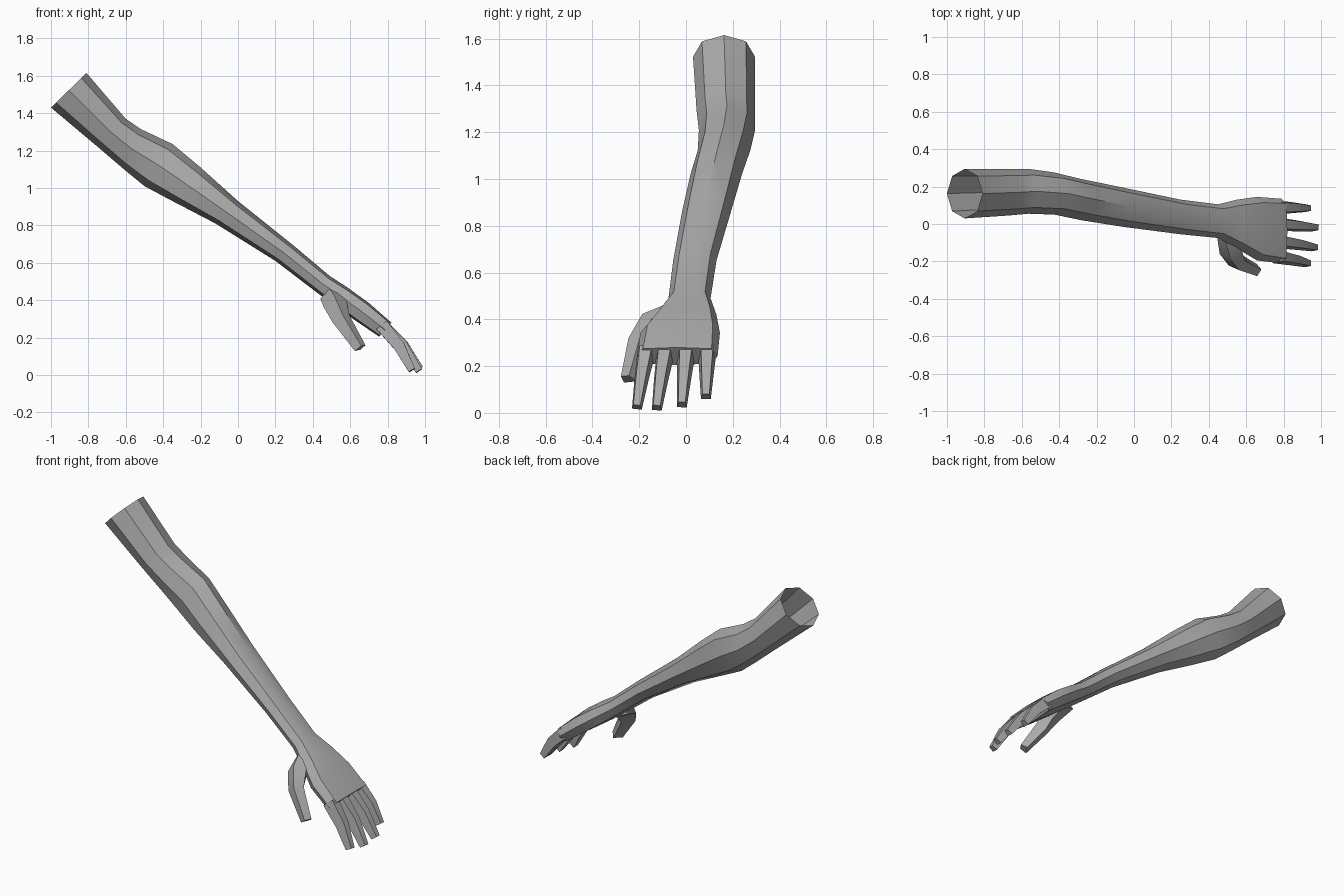
import bpy, bmesh, math
from mathutils import Vector

cube = bpy.data.objects.get("Cube")
if cube:
    bpy.data.objects.remove(cube, do_unlink=True)

skin = bpy.data.materials.new("plain grey")
skin.use_nodes = True
GREY = (0.4, 0.4, 0.4, 1)
skin.diffuse_color = GREY
skin.node_tree.nodes["Principled BSDF"].inputs["Base Color"].default_value = GREY


def loft(name, rings, cap_start, cap_end):
    """Skin a list of equal-length rings into one tube."""
    bm = bmesh.new()
    loops = [[bm.verts.new(p) for p in ring] for ring in rings]
    n = len(loops[0])
    for a, b in zip(loops, loops[1:]):
        for i in range(n):
            j = (i + 1) % n
            bm.faces.new((a[i], a[j], b[j], b[i]))
    if cap_start:
        bm.faces.new(loops[0])
    if cap_end:
        bm.faces.new(loops[-1])
    bmesh.ops.recalc_face_normals(bm, faces=bm.faces)
    mesh = bpy.data.meshes.new(name)
    bm.to_mesh(mesh)
    bm.free()
    mesh.materials.append(skin)
    obj = bpy.data.objects.new(name, mesh)
    bpy.context.collection.objects.link(obj)
    bpy.ops.object.select_all(action='DESELECT')
    obj.select_set(True)
    bpy.context.view_layer.objects.active = obj
    bpy.ops.object.shade_smooth_by_angle(angle=math.radians(35))
    return obj


def arm_ring(ux, uz, lx, lz, y0, y1, square):
    """Eight-sided section between an upper and a lower outline point."""
    upper, lower = Vector((ux, 0, uz)), Vector((lx, 0, lz))
    mid, half = (upper + lower) / 2, (upper - lower) / 2
    mid.y = (y0 + y1) / 2
    ring = []
    for k in range(8):
        a = k * math.pi / 4
        s = square / math.sqrt(0.5) if k % 2 else 1
        ring.append(mid + half * math.cos(a) * s
                    + Vector((0, (y1 - y0) / 2 * math.sin(a) * s, 0)))
    return ring


# Arm and palm: upper x z, lower x z, y range, squareness
STATIONS = [
    (-.81, 1.615, -1.0, 1.43, .03, .295, .71),
    (-.60, 1.37, -.75, 1.22, .045, .295, .71),
    (-.52, 1.315, -.61, 1.10, .055, .295, .72),
    (-.35, 1.235, -.50, 1.01, .05, .275, .72),
    (-.20, 1.11, -.36, .935, .02, .24, .72),
    (.00, .93, -.12, .81, -.015, .195, .72),
    (.30, .69, .20, .61, -.055, .13, .72),
    (.49, .53, .41, .45, -.075, .105, .74),
    (.59, .465, .51, .375, -.13, .13, .78),
    (.70, .385, .615, .30, -.195, .145, .82),
    (.82, .28, .755, .205, -.21, .135, .85),
]
loft("arm_and_palm", [arm_ring(*s) for s in STATIONS], False, True)


def digit(name, path, widths, depths, side):
    """Tapered finger with a slightly narrower back, following a path."""
    pts = [Vector(p) for p in path]
    rings = []
    for i, p in enumerate(pts):
        t = (pts[min(i + 1, len(pts) - 1)] - pts[max(i - 1, 0)]).normalized()
        s = Vector(side)
        s = (s - t * s.dot(t)).normalized()
        up = s.cross(t)
        if up.z < 0:
            up = -up
        w, d = s * widths[i] / 2, up * depths[i] / 2
        rings.append([p - w - d, p + w - d, p + w * .7 + d, p - w * .7 + d])
    loft(name, rings, True, True)


# Four fingers: root y, tip x, y, z
FINGERS = {
    "index_finger": (-.172, .93, -.21, .025),
    "middle_finger": (-.09, .968, -.125, .022),
    "ring_finger": (.0, .972, -.018, .035),
    "little_finger": (.09, .93, .085, .07),
}
for name, (ry, tx, ty, tz) in FINGERS.items():
    root = Vector((.77, ry, .265))
    tip = Vector((tx, ty, tz))
    knuckle = root.lerp(tip, .5) + Vector((.012, 0, .009))
    digit(name, [root, knuckle, tip], (.075, .06, .042), (.07, .06, .038), (0, 1, 0))

# Thumb
digit("thumb",
      [(.50, -.04, .43), (.525, -.15, .38), (.555, -.205, .30), (.655, -.25, .145)],
      (.10, .11, .085, .06), (.08, .085, .07, .045), (.5, .8, .1))
